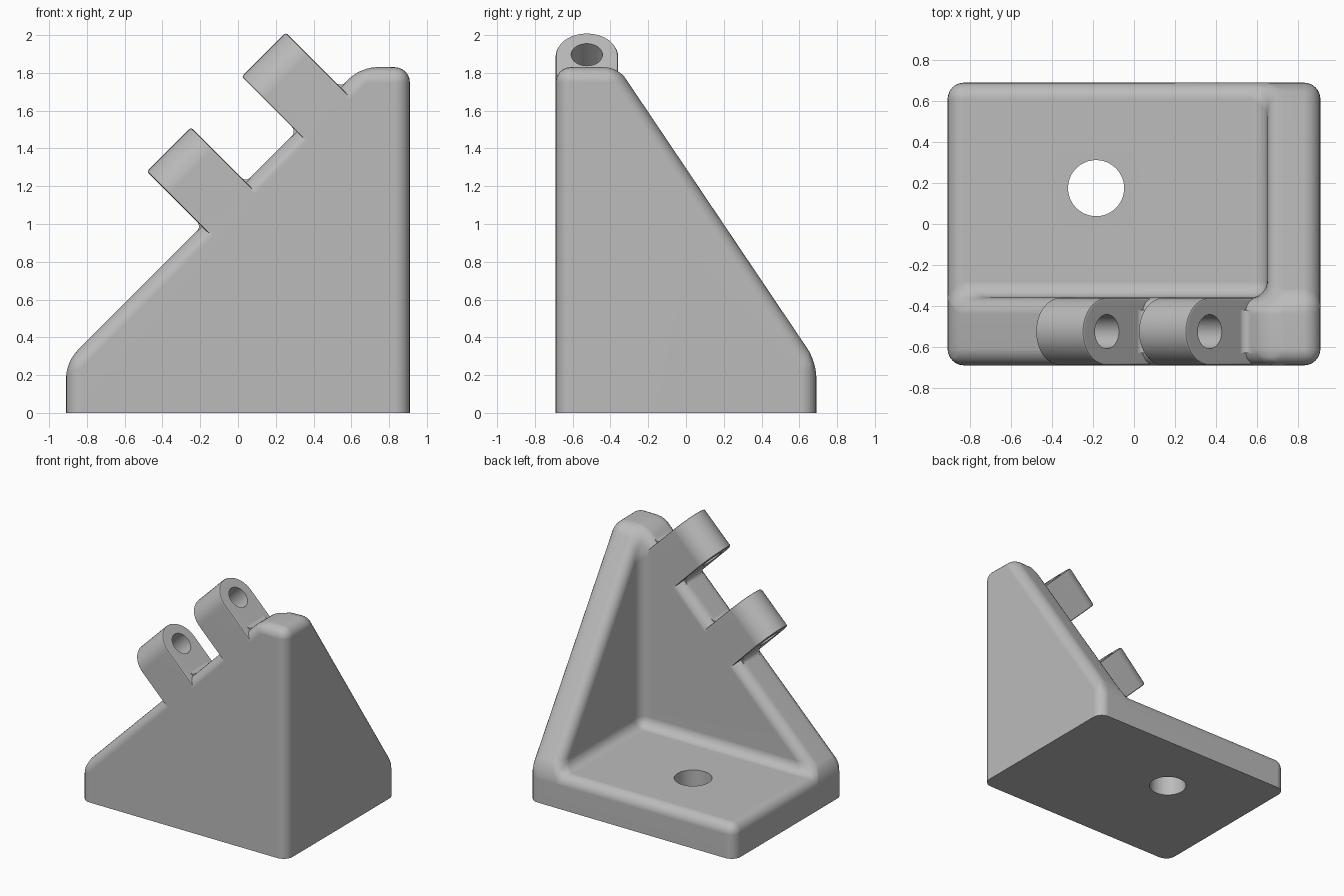
import bpy, bmesh
from math import pi, sin, cos, radians
from mathutils import Vector, Matrix

if "Cube" in bpy.data.objects:
    bpy.data.objects.remove(bpy.data.objects["Cube"], do_unlink=True)

# Overall dimensions
X, Y = 0.91, 0.69              # half extents of the footprint
BASE, TOP = 0.27, 1.83         # base plate height and wall height
IX, IY = 0.65, -0.36           # inner faces of the side and front walls
ROUND = 0.08                   # edge rounding
LUG_R, LUG_AXIS = 0.165, 0.245 # lug half width, hole height above the slope
MID_Y = (IY - Y) / 2

grey = bpy.data.materials.new("matte grey")
grey.use_nodes = True
grey.diffuse_color = (0.5, 0.5, 0.5, 1)
grey.node_tree.nodes["Principled BSDF"].inputs["Base Color"].default_value = grey.diffuse_color

# Local frame on the slope: x along the slope, y across the wall, z away from it
along, across = Vector((1, 0, 1)).normalized(), Vector((0, 1, 0))
slope = Matrix((along, across, along.cross(across))).transposed().to_4x4()
slope.translation = (-X, MID_Y, BASE)


def make_object(name, bm):
    bmesh.ops.recalc_face_normals(bm, faces=bm.faces)
    mesh = bpy.data.meshes.new(name)
    bm.to_mesh(mesh)
    bm.free()
    mesh.materials.append(grey)
    ob = bpy.data.objects.new(name, mesh)
    bpy.context.collection.objects.link(ob)
    return ob


def extrude(bm, points, offset):
    face = bm.faces.new([bm.verts.new(p) for p in points])
    out = bmesh.ops.extrude_face_region(bm, geom=[face])["geom"]
    bmesh.ops.translate(bm, vec=offset, verts=[v for v in out if isinstance(v, bmesh.types.BMVert)])


def cylinder(name, radius, depth, matrix):
    bm = bmesh.new()
    bmesh.ops.create_cone(bm, cap_ends=True, segments=48, radius1=radius,
                          radius2=radius, depth=depth, matrix=matrix)
    return make_object(name, bm)


def combine(target, other, operation):
    mod = target.modifiers.new(operation.title(), "BOOLEAN")
    mod.operation, mod.object, mod.solver = operation, other, "EXACT"
    bpy.context.view_layer.objects.active = target
    bpy.ops.object.modifier_apply(modifier=mod.name)
    bpy.data.objects.remove(other, do_unlink=True)


# Bracket body: base plate with two tapering walls meeting in a corner
corners = {
    "a": (-X, -Y, 0), "b": (X, -Y, 0), "c": (X, Y, 0), "d": (-X, Y, 0),
    "e": (-X, -Y, BASE), "f": (X, -Y, TOP), "g": (X, Y, BASE), "h": (-X, Y, BASE),
    "i": (IX, IY, BASE), "j": (IX, IY, TOP), "k": (-X, IY, BASE), "l": (IX, Y, BASE),
    "m": (IX, -Y, TOP), "n": (X, IY, TOP)}
bm = bmesh.new()
verts = {key: bm.verts.new(co) for key, co in corners.items()}
for loop in ("dcba", "abfme", "bcgnf", "cdhlg", "daekh", "emjk", "mfnj",
             "jngl", "ikj", "ijl", "ilhk"):
    bm.faces.new([verts[key] for key in loop])
bmesh.ops.recalc_face_normals(bm, faces=bm.faces)
edges = [e for e in bm.edges if max(v.co.z for v in e.verts) > 0
         and e.calc_face_angle(0) > radians(5)]
bmesh.ops.bevel(bm, geom=edges, offset=ROUND, segments=6, profile=0.5,
                affect="EDGES", clamp_overlap=True)
bracket = make_object("corner_bracket", bm)

# Hinge lugs: round-ended blocks standing square on the slope
for start in (1.015, 1.725):
    bm = bmesh.new()
    arc = [(start, LUG_R * cos(pi * i / 24), LUG_AXIS + LUG_R * sin(pi * i / 24))
           for i in range(25)]
    extrude(bm, [(start, LUG_R, -0.16)] + arc + [(start, -LUG_R, -0.16)], (2 * LUG_R, 0, 0))
    rim = [e for e in bm.edges if abs(e.verts[0].co.x - e.verts[1].co.x) < 1e-4
           and max(v.co.z for v in e.verts) > 0]
    bmesh.ops.bevel(bm, geom=rim, offset=0.012, segments=2, profile=0.5, affect="EDGES")
    bmesh.ops.transform(bm, matrix=slope, verts=bm.verts)
    combine(bracket, make_object("hinge_lug", bm), "UNION")

    # Small fillets where the lug meets the slope
    for foot, side in ((start, -1), (start + 2 * LUG_R, 1)):
        bm = bmesh.new()
        r, half = 0.035, LUG_R - 0.06
        curve = [(foot + side * r * (1 - cos(t)), -half, r * (1 - sin(t)))
                 for t in (i * pi / 12 for i in range(7))]
        extrude(bm, curve + [(foot + side * r, -half, -0.03), (foot - side * 0.03, -half, -0.03),
                             (foot - side * 0.03, -half, r)], (0, 2 * half, 0))
        bmesh.ops.transform(bm, matrix=slope, verts=bm.verts)
        combine(bracket, make_object("lug_fillet", bm), "UNION")

# Pivot hole through both lugs and mounting hole through the base
pivot = slope @ Matrix.Translation((1.53, 0, LUG_AXIS)) @ Matrix.Rotation(pi / 2, 4, "Y")
combine(bracket, cylinder("pivot_hole", 0.083, 1.4, pivot), "DIFFERENCE")
combine(bracket, cylinder("mounting_hole", 0.137, 1,
                          Matrix.Translation((-0.185, 0.175, 0.2))), "DIFFERENCE")

# Smooth rounded edges, flat large faces
bpy.ops.object.select_all(action="DESELECT")
bracket.select_set(True)
bpy.context.view_layer.objects.active = bracket
bpy.ops.object.shade_smooth_by_angle(angle=radians(30))
normals = bracket.modifiers.new("Weighted Normal", "WEIGHTED_NORMAL")
normals.keep_sharp = True
